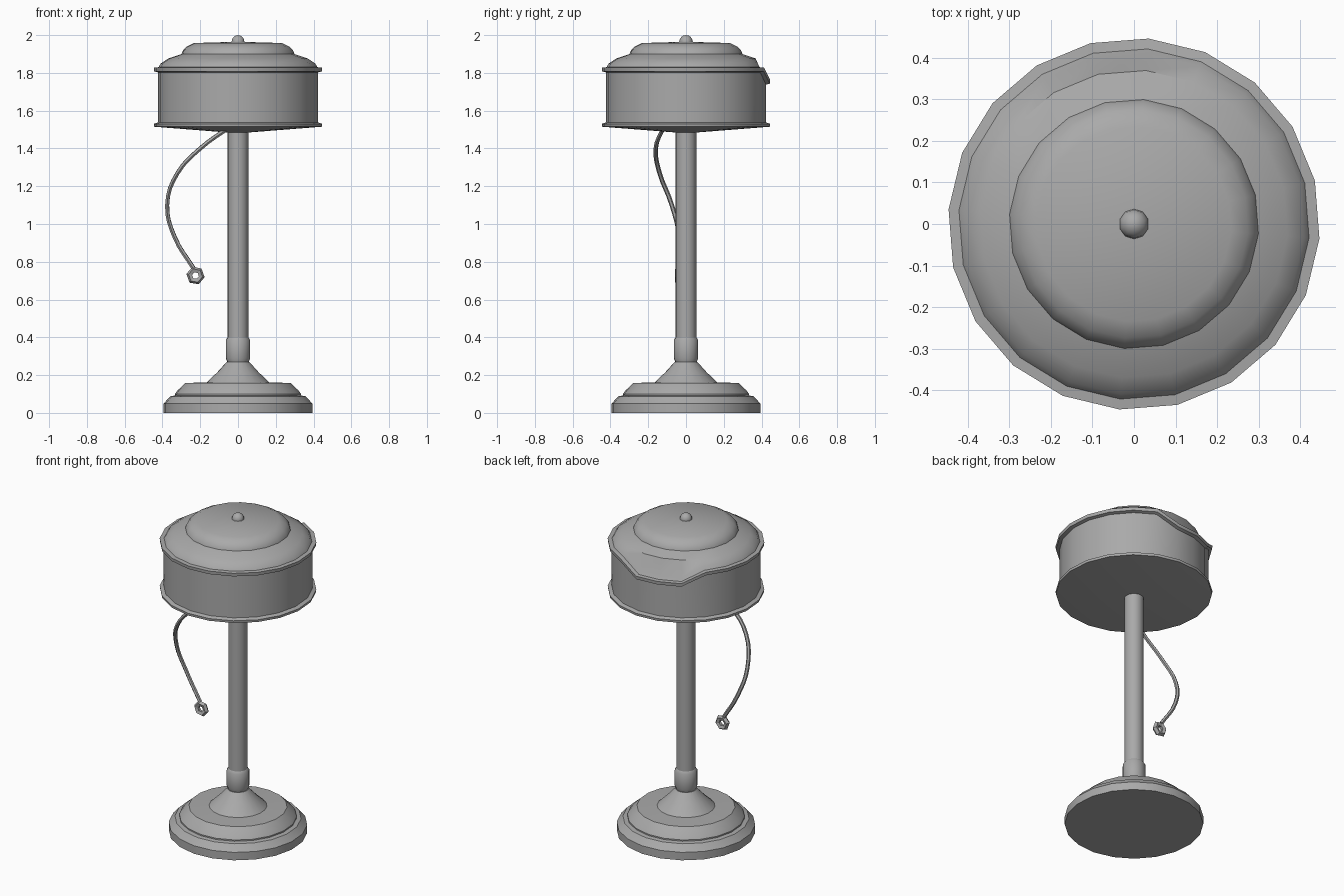
import bpy, bmesh, math

if "Cube" in bpy.data.objects:
    bpy.data.objects.remove(bpy.data.objects["Cube"], do_unlink=True)

grey = bpy.data.materials.new("grey metal")
grey.use_nodes = True
grey.diffuse_color = (0.4, 0.4, 0.4, 1)
grey.node_tree.nodes["Principled BSDF"].inputs["Base Color"].default_value = grey.diffuse_color


def finish(obj, angle=35):
    if not obj.data.materials:
        obj.data.materials.append(grey)
    bpy.ops.object.select_all(action="DESELECT")
    obj.select_set(True)
    bpy.context.view_layer.objects.active = obj
    bpy.ops.object.shade_smooth_by_angle(angle=math.radians(angle))
    return obj


def lathe(name, profile, sides=20, start=-4.5):
    """Spin (radius, height) points, listed bottom to top, around z."""
    bm = bmesh.new()
    rings = []
    for r, z in profile:
        if r == 0:
            rings.append([bm.verts.new((0, 0, z))] * sides)
            continue
        angles = [math.radians(start + 360 * i / sides) for i in range(sides)]
        rings.append([bm.verts.new((r * math.cos(a), r * math.sin(a), z)) for a in angles])
    for low, high in zip(rings, rings[1:]):
        for i in range(sides):
            j = (i + 1) % sides
            bm.faces.new(dict.fromkeys((low[i], low[j], high[j], high[i])))
    bmesh.ops.recalc_face_normals(bm, faces=bm.faces)
    mesh = bpy.data.meshes.new(name)
    bm.to_mesh(mesh)
    bm.free()
    obj = bpy.data.objects.new(name, mesh)
    bpy.context.collection.objects.link(obj)
    return obj


# Stepped foot and its cone
finish(lathe("base", [(0, 0), (0.395, 0), (0.395, 0.05), (0.385, 0.06), (0.36, 0.088),
                      (0.335, 0.092), (0.335, 0.1), (0.32, 0.12), (0.28, 0.158), (0.165, 0.162),
                      (0.11, 0.215), (0.06, 0.27), (0, 0.27)]))

# Pole with a collar at its foot
finish(lathe("collar", [(0, 0.26), (0.055, 0.265), (0.065, 0.29), (0.065, 0.385),
                        (0.055, 0.4), (0, 0.4)], 16))
finish(lathe("pole", [(0, 0.38), (0.055, 0.38), (0.055, 1.5), (0, 1.5)], 16))

# Drum shade with rims and a domed lid
shade = lathe("shade", [(0, 1.48), (0.445, 1.515), (0.447, 1.53), (0.425, 1.538), (0.425, 1.803),
                        (0.445, 1.808), (0.447, 1.828), (0.422, 1.83), (0.41, 1.85),
                        (0.37, 1.876), (0.3, 1.9), (0.295, 1.915), (0.275, 1.938),
                        (0.235, 1.958), (0, 1.965)])
# Bent lip at the back
for v in shade.data.vertices:
    bearing = math.degrees(math.atan2(v.co.y, v.co.x))
    if v.co.z > 1.7 and v.co.xy.length > 0.4 and 80 < bearing < 125:
        v.co.z -= 0.065
finish(shade)

# Finial
bpy.ops.mesh.primitive_uv_sphere_add(segments=10, ring_count=8, radius=0.036, location=(0, 0, 1.964))
bpy.context.object.name = "finial"
finish(bpy.context.object, 50)

# Hanging pull cord
path = [(-0.05, -0.12, 1.51), (-0.2, -0.16, 1.4), (-0.32, -0.14, 1.27),
        (-0.375, -0.075, 1.1), (-0.335, -0.035, 0.93), (-0.235, -0.04, 0.765)]
curve = bpy.data.curves.new("pull_cord", "CURVE")
curve.dimensions = "3D"
curve.bevel_depth = 0.012
curve.bevel_resolution = 1
curve.resolution_u = 4
curve.use_fill_caps = True
spline = curve.splines.new("BEZIER")
spline.bezier_points.add(len(path) - 1)
for p, co in zip(spline.bezier_points, path):
    p.co = co
    p.handle_left_type = p.handle_right_type = "AUTO"
cord = bpy.data.objects.new("pull_cord", curve)
bpy.context.collection.objects.link(cord)
bpy.ops.object.select_all(action="DESELECT")
cord.select_set(True)
bpy.context.view_layer.objects.active = cord
bpy.ops.object.convert(target="MESH")
finish(bpy.context.object, 50)

# Faceted ring at the end of the cord
bpy.ops.mesh.primitive_torus_add(major_segments=6, minor_segments=5, major_radius=0.032,
                                 minor_radius=0.017, location=(-0.225, -0.042, 0.727),
                                 rotation=(math.pi / 2, math.radians(10), 0))
bpy.context.object.name = "pull_ring"
finish(bpy.context.object, 20)
